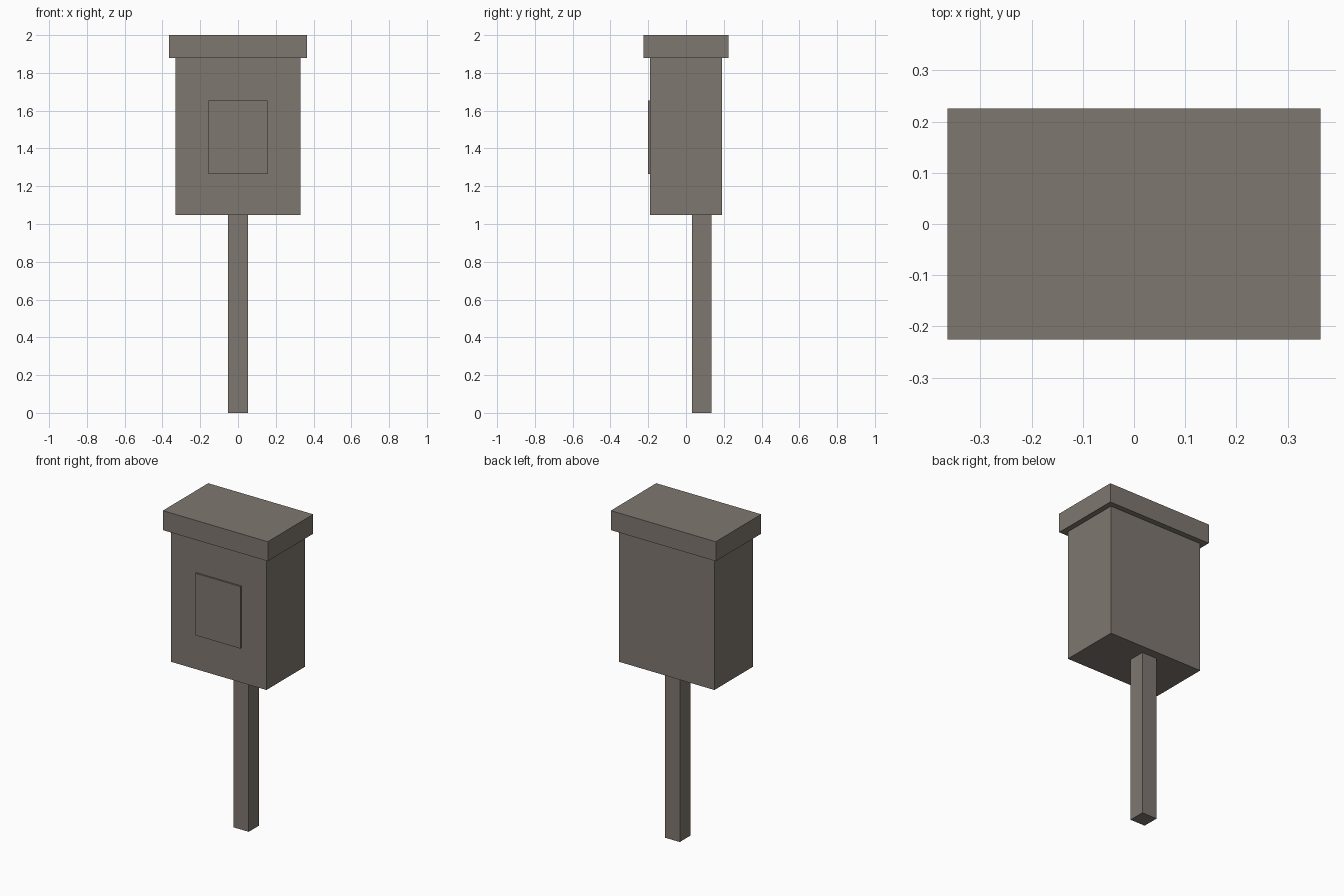
import bpy

if "Cube" in bpy.data.objects:
    bpy.data.objects.remove(bpy.data.objects["Cube"])

# Single weathered grey-brown finish
mat = bpy.data.materials.new("warm_grey")
mat.diffuse_color = (0.212, 0.186, 0.160, 1.0)
mat.use_nodes = True
mat.node_tree.nodes["Principled BSDF"].inputs["Base Color"].default_value = mat.diffuse_color


def box(name, lo, hi):
    """Axis-aligned box spanning the corners lo and hi."""
    centre = [(a + b) / 2 for a, b in zip(lo, hi)]
    bpy.ops.mesh.primitive_cube_add(size=1, location=centre)
    ob = bpy.context.object
    ob.name = name
    ob.scale = [b - a for a, b in zip(lo, hi)]
    bpy.ops.object.transform_apply(location=False, rotation=False, scale=True)
    ob.data.materials.append(mat)
    return ob


# Post, set towards the back of the cabinet
box("post", (-0.052, 0.032, 0), (0.052, 0.136, 1.048))
# Cabinet
box("cabinet", (-0.33, -0.19, 1.048), (0.33, 0.19, 1.878))
# Overhanging lid
box("lid", (-0.364, -0.225, 1.878), (0.364, 0.225, 2.0))
# Thin raised panel on the front
box("front_panel", (-0.156, -0.2, 1.265), (0.156, -0.19, 1.654))
